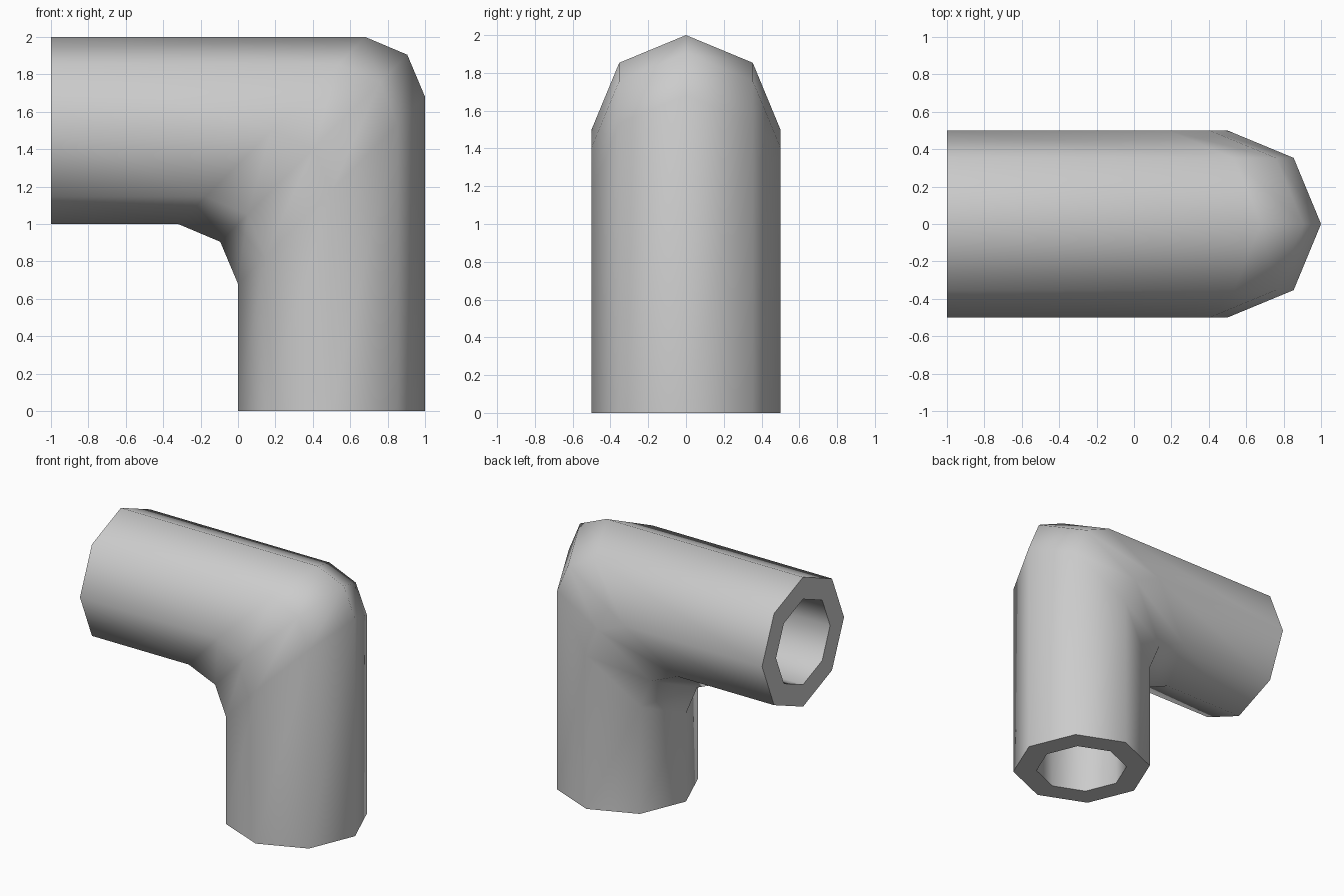
import bpy, bmesh, math

if "Cube" in bpy.data.objects:
    bpy.data.objects.remove(bpy.data.objects["Cube"])

SIDES = 8
OUTER, INNER = 0.5, 0.33
BEND, MID = 0.32, 0.095   # bend offsets along the legs from the mitre


def tube_rings(bm, r):
    """Octagonal sections running up, round the mitred elbow, and out to -x."""
    section = [(r * math.cos(2 * math.pi * i / SIDES), r * math.sin(2 * math.pi * i / SIDES))
               for i in range(SIDES)]
    stations = [
        lambda u: (0.5 + u, 0.0),
        lambda u: (0.5 + u, 1.5 + u - BEND),
        lambda u: (0.5 + u - MID, 1.5 + u - MID),
        lambda u: (0.5 + u - BEND, 1.5 + u),
        lambda u: (-1.0, 1.5 + u),
    ]
    rings = []
    for place in stations:
        ring = []
        for u, y in section:
            x, z = place(u)
            ring.append(bm.verts.new((x, y, z)))
        rings.append(ring)
    return rings


def bridge(bm, a, b):
    for i in range(SIDES):
        j = (i + 1) % SIDES
        bm.faces.new((a[i], a[j], b[j], b[i]))


bm = bmesh.new()
outer, inner = tube_rings(bm, OUTER), tube_rings(bm, INNER)

# Outer wall and bore
for rings in (outer, inner):
    for a, b in zip(rings, rings[1:]):
        bridge(bm, a, b)

# Flat rims at both open ends
for end in (0, -1):
    bridge(bm, outer[end], inner[end])

bmesh.ops.recalc_face_normals(bm, faces=bm.faces)
mesh = bpy.data.meshes.new("pipe_elbow")
bm.to_mesh(mesh)
bm.free()

pipe = bpy.data.objects.new("pipe_elbow", mesh)
bpy.context.collection.objects.link(pipe)
bpy.context.view_layer.objects.active = pipe
pipe.select_set(True)
bpy.ops.object.shade_smooth_by_angle(angle=math.radians(60))
